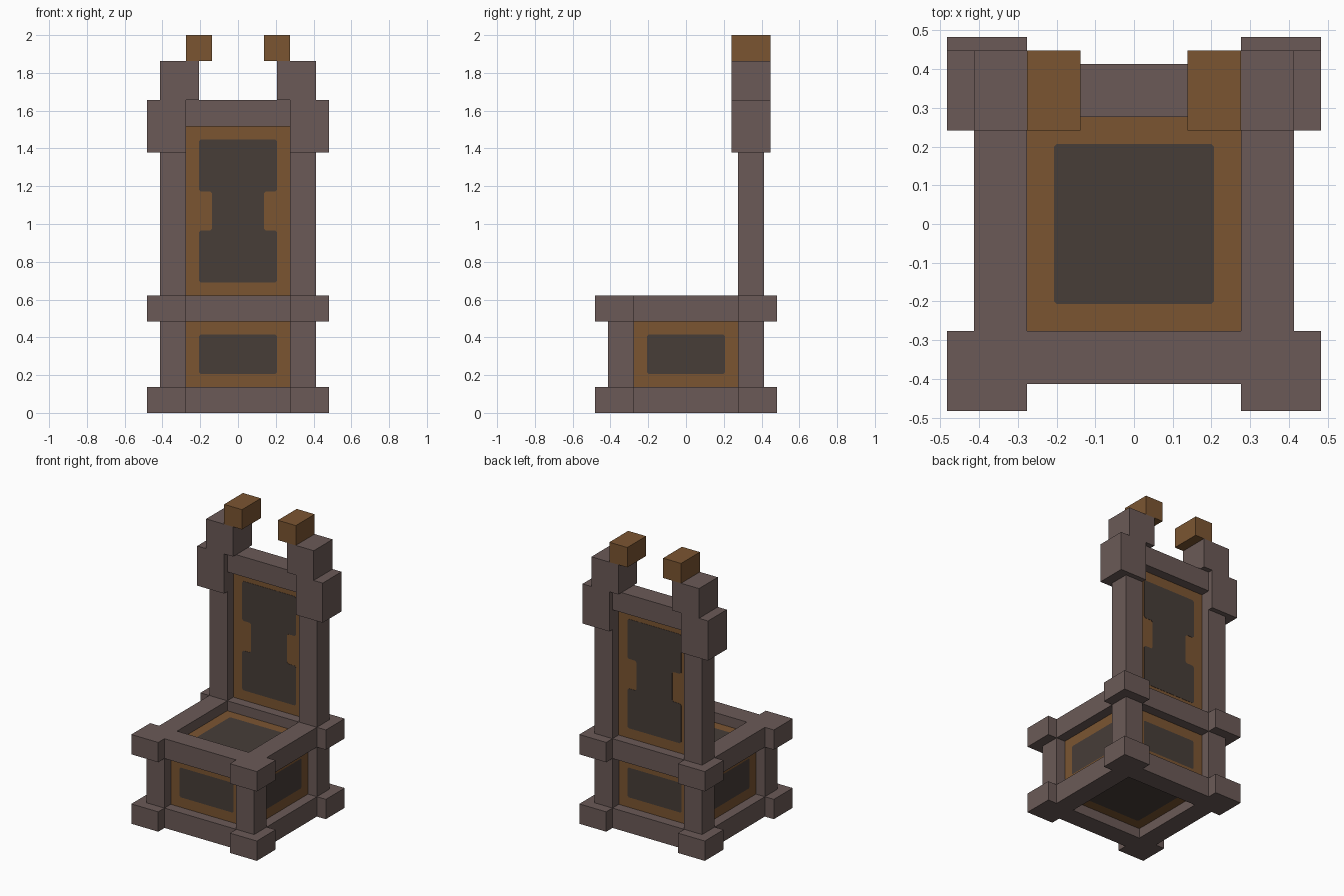
import bpy, bmesh

cube = bpy.data.objects.get("Cube")
if cube:
    bpy.data.objects.remove(cube, do_unlink=True)

U = 2 / 29  # the whole chair sits on a 29-unit-high block grid


def material(name, rgb):
    m = bpy.data.materials.new(name)
    m.use_nodes = True
    m.diffuse_color = (*rgb, 1)
    m.node_tree.nodes["Principled BSDF"].inputs["Base Color"].default_value = (*rgb, 1)
    return m


FRAME = material("grey brown frame", (0.147, 0.102, 0.095))
TRIM = material("warm brown trim", (0.198, 0.091, 0.031))
DARK = material("dark panel", (0.063, 0.047, 0.039))


def add_object(name, bm, mats, location=(0, 0, 0)):
    bmesh.ops.recalc_face_normals(bm, faces=bm.faces)
    mesh = bpy.data.meshes.new(name)
    bm.to_mesh(mesh)
    bm.free()
    for m in mats:
        mesh.materials.append(m)
    ob = bpy.data.objects.new(name, mesh)
    ob.location = location
    bpy.context.collection.objects.link(ob)
    return ob


def box_mesh(size):
    bm = bmesh.new()
    bmesh.ops.create_cube(bm, size=1)
    bmesh.ops.scale(bm, vec=[s * U for s in size], verts=bm.verts)
    return bm


def box(name, x, y, z, mat=FRAME):
    """Box from (min, max) ranges in grid units."""
    ranges = (x, y, z)
    centre = [(min(r) + max(r)) / 2 * U for r in ranges]
    return add_object(name, box_mesh([abs(r[1] - r[0]) for r in ranges]), [mat], centre)


sides = ((-1, "right"), (1, "left"))
ends = ((-1, "front"), (1, "back"))

# Base: two rings of rails with corner blocks, joined by posts
for z0, level in ((0, "lower"), (7, "upper")):
    z = (z0, z0 + 2)
    for sx, side in sides:
        box(f"{level}_{side}_rail", (4 * sx, 6 * sx), (-4, 4), z)
        for sy, end in ends:
            box(f"{level}_{end}_{side}_corner", (4 * sx, 7 * sx), (4 * sy, 7 * sy), z)
    for sy, end in ends:
        box(f"{level}_{end}_rail", (-4, 4), (4 * sy, 6 * sy), z)

for sx, side in sides:
    for sy, end in ends:
        box(f"{end}_{side}_post", (4 * sx, 6 * sx), (4 * sy, 6 * sy), (2, 7))
    # Backrest uprights with stepped finials
    box(f"backrest_{side}_post", (4 * sx, 6 * sx), (4, 6), (9, 20))
    box(f"backrest_{side}_shoulder", (4 * sx, 7 * sx), (3.5, 6.5), (20, 24))
    box(f"backrest_{side}_finial", (3 * sx, 6 * sx), (3.5, 6.5), (24, 27))
    box(f"backrest_{side}_tip", (2 * sx, 4 * sx), (3.5, 6.5), (27, 29), TRIM)

box("backrest_top_rail", (-4, 4), (4, 6), (22, 24))

# Seat core: every face carries an inset dark panel with clipped corners
bm = box_mesh((10, 10, 7))
panels = bm.faces[:]
bmesh.ops.inset_individual(bm, faces=panels, thickness=2 * U, use_even_offset=True)
for f in panels:
    f.material_index = 1
bmesh.ops.bevel(bm, geom=list({v for f in panels for v in f.verts}),
                offset=0.008, segments=1, affect='VERTICES')
for f in bm.faces:
    if len(f.verts) == 3:
        f.material_index = 0
add_object("seat_core", bm, [TRIM, DARK], (0, 0, 4.5 * U))

# Backrest board, recessed midway between the posts
box("backrest_board", (-5, 5), (4.97, 5.03), (8, 23), TRIM)

# Dark backrest inlay: waisted outline with clipped corners, showing on both sides
c = 0.15
half = [(3 - c, 10), (3, 10 + c), (3, 14 - c), (3 - c, 14), (2 + c, 14), (2, 14 + c),
        (2, 17 - c), (2 + c, 17), (3 - c, 17), (3, 17 + c), (3, 21 - c), (3 - c, 21)]
outline = half + [(-x, z) for x, z in reversed(half)]
bm = bmesh.new()
face = bm.faces.new([bm.verts.new((x * U, 4.945 * U, z * U)) for x, z in outline])
ext = bmesh.ops.extrude_face_region(bm, geom=[face], use_keep_orig=True)
bmesh.ops.translate(bm, vec=(0, 0.11 * U, 0),
                    verts=[g for g in ext["geom"] if isinstance(g, bmesh.types.BMVert)])
add_object("backrest_inlay", bm, [DARK])
